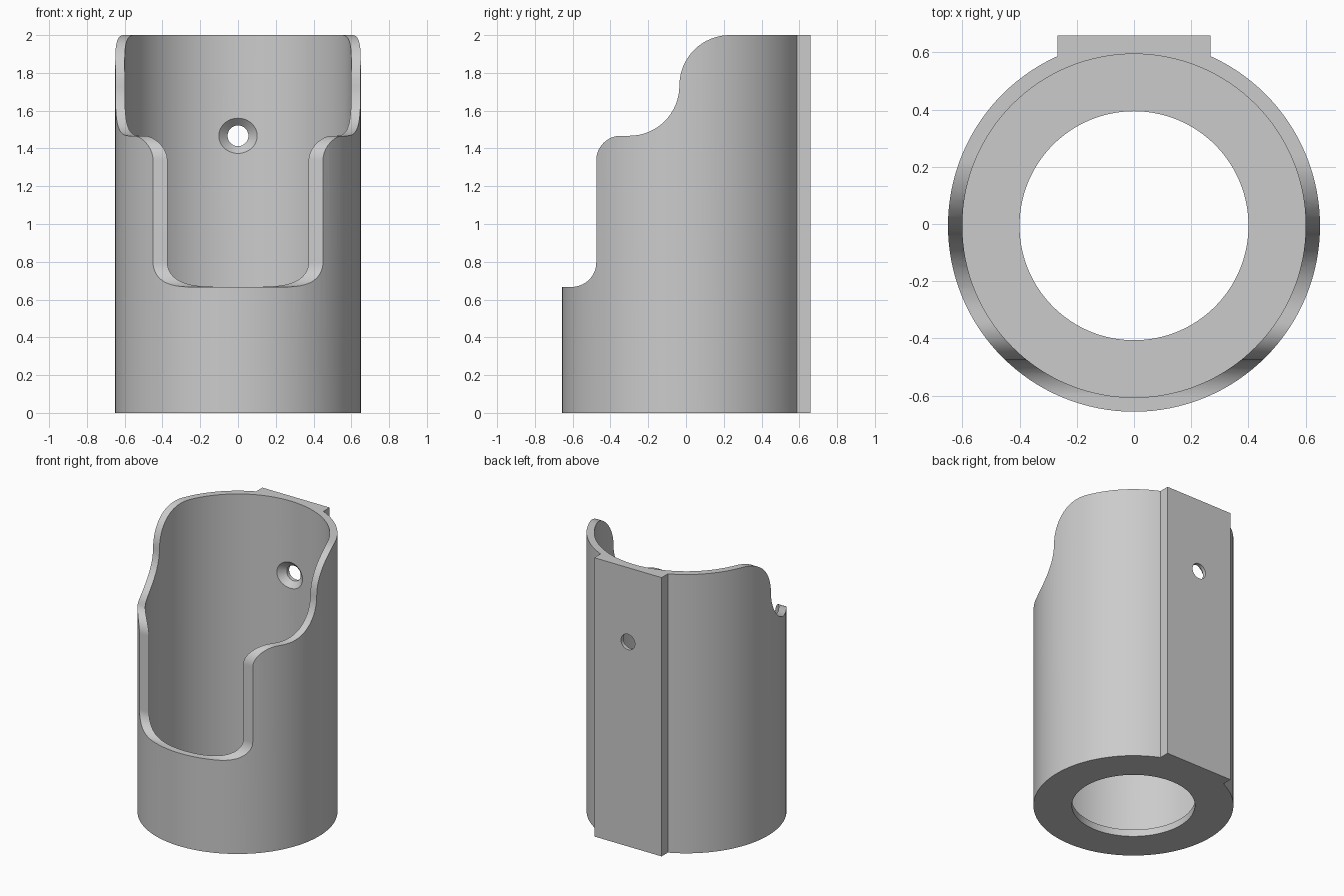
import bpy
import bmesh
from math import pi, radians, sin, cos
from mathutils import Matrix, Vector

if "Cube" in bpy.data.objects:
    bpy.data.objects.remove(bpy.data.objects["Cube"], do_unlink=True)

CY = -0.006        # axis of the tube
OUTER, INNER, BORE = 0.65, 0.6, 0.4
FLOOR = 0.05
HEIGHT = 2.0
SEGMENTS = 128
SCREW_Z = 1.467

grey = bpy.data.materials.new("plain grey")
grey.use_nodes = True
colour = (0.6, 0.6, 0.6, 1)
grey.diffuse_color = colour
grey.node_tree.nodes["Principled BSDF"].inputs["Base Color"].default_value = colour


def finish(name, bm):
    bmesh.ops.recalc_face_normals(bm, faces=bm.faces)
    mesh = bpy.data.meshes.new(name)
    bm.to_mesh(mesh)
    bm.free()
    obj = bpy.data.objects.new(name, mesh)
    bpy.context.collection.objects.link(obj)
    mesh.materials.append(grey)
    return obj


def tube(name, r1, r2, start, end, segments=SEGMENTS):
    """Solid cylinder or cone between two points."""
    start, end = Vector(start), Vector(end)
    axis = end - start
    turn = axis.to_track_quat("Z", "Y").to_matrix().to_4x4()
    bm = bmesh.new()
    bmesh.ops.create_cone(bm, cap_ends=True, segments=segments, radius1=r1, radius2=r2,
                          depth=axis.length, matrix=Matrix.Translation((start + end) / 2) @ turn)
    return finish(name, bm)


def arc(y, z, r, a0, a1, steps=16):
    angles = [radians(a0 + (a1 - a0) * i / steps) for i in range(steps + 1)]
    return [(y + r * cos(a), z + r * sin(a)) for a in angles]


def boolean(obj, tool, operation):
    mod = obj.modifiers.new(tool.name, "BOOLEAN")
    mod.object, mod.operation, mod.solver = tool, operation, "EXACT"
    tool.hide_render = True


# Outer shell
holder = tube("holder_body", OUTER, OUTER, (0, CY, 0), (0, CY, HEIGHT))

# Flat mounting plate on the back
bm = bmesh.new()
bmesh.ops.create_cube(bm, size=1, matrix=Matrix.Translation((0, 0.528, HEIGHT / 2))
                      @ Matrix.Diagonal((0.534, 0.26, HEIGHT, 1)))
plate = finish("mounting_plate", bm)

# Cavity and the hole through the floor
cavity = tube("cavity_cutter", INNER, INNER, (0, CY, FLOOR), (0, CY, HEIGHT + 0.2))
drain = tube("floor_hole_cutter", BORE, BORE, (0, CY, -0.1), (0, CY, FLOOR + 0.1))

# Stepped front opening, a side profile swept across the width
profile = [(-0.9, 0.667)]
profile += arc(-0.605, 0.797, 0.13, -90, 0)
profile += arc(-0.345, 1.337, 0.13, 180, 90)
profile += arc(-0.3, 1.732, 0.265, -90, 0)
profile += arc(0.232, 1.733, 0.267, 180, 90)[1:]
profile += [(0.232, 2.2), (-0.9, 2.2)]
bm = bmesh.new()
face = bm.faces.new([bm.verts.new((-0.9, y, z)) for y, z in profile])
swept = bmesh.ops.extrude_face_region(bm, geom=[face])["geom"]
bmesh.ops.translate(bm, vec=(1.8, 0, 0),
                    verts=[v for v in swept if isinstance(v, bmesh.types.BMVert)])
opening = finish("opening_cutter", bm)

# Countersunk screw hole through the back
wall = CY + INNER
screw = tube("screw_cutter", 0.055, 0.055, (0, 0.4, SCREW_Z), (0, 0.8, SCREW_Z), 48)
sink = tube("countersink_cutter", 0.133, 0.055, (0, wall - 0.04, SCREW_Z),
            (0, wall + 0.038, SCREW_Z), 48)

boolean(holder, plate, "UNION")
cutters = [cavity, drain, opening, screw, sink]
for cutter in cutters:
    boolean(holder, cutter, "DIFFERENCE")

# Bake the result and drop the helpers
graph = bpy.context.evaluated_depsgraph_get()
baked = bpy.data.meshes.new_from_object(holder.evaluated_get(graph))
holder.modifiers.clear()
holder.data = baked
baked.materials.clear()
baked.materials.append(grey)
for helper in [plate] + cutters:
    bpy.data.objects.remove(helper, do_unlink=True)

# Smooth curved walls, crisp rims
bpy.ops.object.select_all(action="DESELECT")
holder.select_set(True)
bpy.context.view_layer.objects.active = holder
bpy.ops.object.shade_smooth_by_angle(angle=radians(25))
